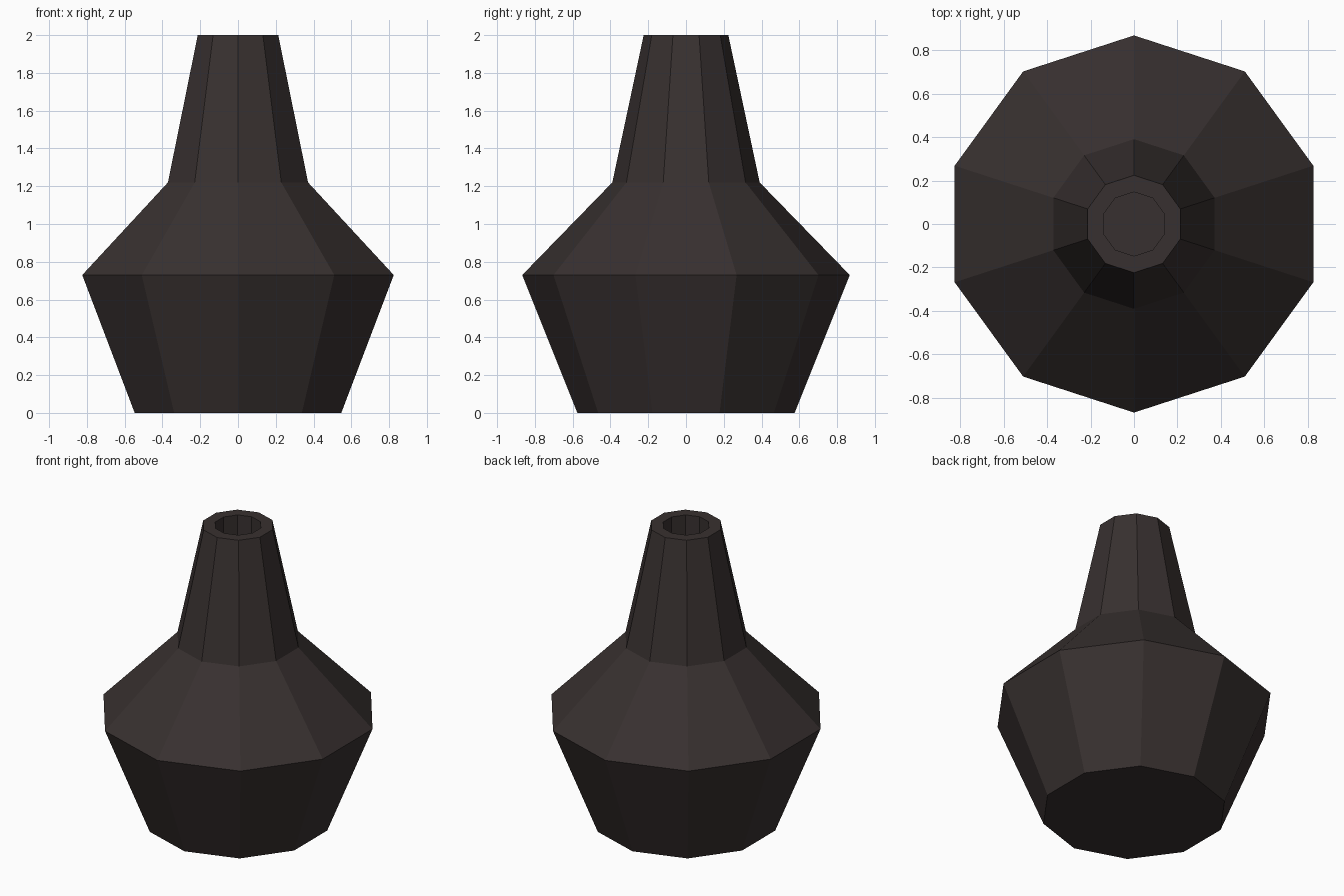
import bpy
import bmesh
from math import sin, cos, tau

cube = bpy.data.objects.get("Cube")
if cube:
    bpy.data.objects.remove(cube, do_unlink=True)

SIDES = 10

# Dark brown clay
clay = bpy.data.materials.new("dark_brown_clay")
clay.use_nodes = True
colour = (0.039, 0.030, 0.029, 1)
clay.diffuse_color = colour
bsdf = clay.node_tree.nodes["Principled BSDF"]
bsdf.inputs["Base Color"].default_value = colour
bsdf.inputs["Roughness"].default_value = 0.9

# Profile as (radius, height): base, belly, shoulder, lip, mouth, mouth floor
profile = [(0.575, 0), (0.867, 0.73), (0.39, 1.22),
           (0.224, 2), (0.147, 2), (0.147, 1.22)]


def lathe(name, profile, material):
    """Stack flat-sided rings along the profile and cap both ends."""
    bm = bmesh.new()
    rings = []
    for radius, height in profile:
        rings.append([bm.verts.new((radius * sin(tau * i / SIDES),
                                    radius * cos(tau * i / SIDES), height))
                      for i in range(SIDES)])
    for low, high in zip(rings, rings[1:]):
        for i in range(SIDES):
            j = (i + 1) % SIDES
            bm.faces.new((low[i], low[j], high[j], high[i]))
    bm.faces.new(rings[0])
    bm.faces.new(rings[-1])
    bmesh.ops.recalc_face_normals(bm, faces=bm.faces)
    mesh = bpy.data.meshes.new(name)
    bm.to_mesh(mesh)
    bm.free()
    mesh.materials.append(material)
    obj = bpy.data.objects.new(name, mesh)
    bpy.context.collection.objects.link(obj)
    return obj


# Vase body with its hollow neck
lathe("vase", profile, clay)
